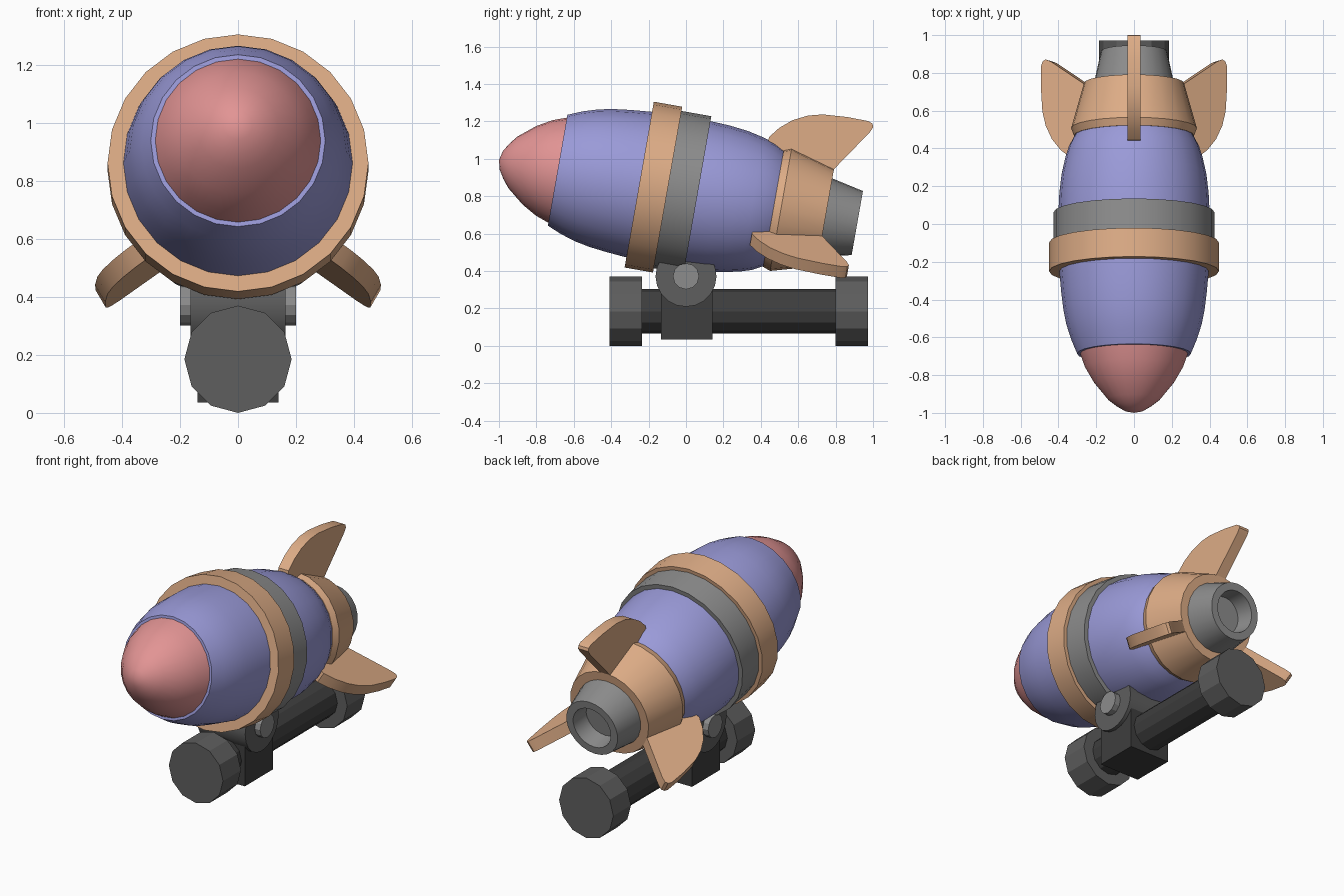
import bpy, bmesh, math
from mathutils import Matrix

if "Cube" in bpy.data.objects:
    bpy.data.objects.remove(bpy.data.objects["Cube"])


def lin(c):
    c /= 255
    return c / 12.92 if c <= 0.04045 else ((c + 0.055) / 1.055) ** 2.4


def material(name, r, g, b):
    m = bpy.data.materials.new(name)
    m.diffuse_color = (lin(r), lin(g), lin(b), 1)
    m.use_nodes = True
    m.node_tree.nodes["Principled BSDF"].inputs["Base Color"].default_value = m.diffuse_color
    return m


TAN = material("tan", 221, 172, 134)
BLUE = material("periwinkle blue", 154, 154, 216)
PINK = material("salmon pink", 226, 148, 148)
GREY = material("mid grey", 140, 140, 140)
DARK = material("dark grey", 94, 94, 94)
BLACK = material("charcoal", 62, 62, 62)

# Rocket frame: axis along local y, tipped nose-up by 10 degrees
ROCKET = Matrix.Translation((0, 0, 0.818)) @ Matrix.Rotation(math.radians(-10), 4, 'X')


def finish(bm, name, mat, matrix=Matrix(), angle=28):
    bmesh.ops.remove_doubles(bm, verts=bm.verts, dist=1e-5)
    bmesh.ops.recalc_face_normals(bm, faces=bm.faces)
    me = bpy.data.meshes.new(name)
    bm.to_mesh(me)
    bm.free()
    me.materials.append(mat)
    if angle:
        me.shade_smooth()
        me.set_sharp_from_angle(angle=math.radians(angle))
    ob = bpy.data.objects.new(name, me)
    ob.matrix_world = matrix
    bpy.context.collection.objects.link(ob)
    return ob


def lathe(name, mat, profile, sides=24, matrix=ROCKET, angle=28):
    """Spin (position along y, radius) points around the y axis."""
    bm = bmesh.new()
    vs = [bm.verts.new((0, s, r)) for s, r in profile]
    es = [bm.edges.new(p) for p in zip(vs, vs[1:])]
    bmesh.ops.spin(bm, geom=vs + es, cent=(0, 0, 0), axis=(0, 1, 0),
                   angle=math.tau, steps=sides, use_merge=False)
    return finish(bm, name, mat, matrix, angle)


def cylinder(name, mat, a, b, r, sides, matrix, angle=0):
    return lathe(name, mat, [(a, 0), (a, r), (b, r), (b, 0)], sides, matrix, angle)


# Rocket hull
lathe("nose_cone", PINK, [(-1.015, 0), (-1.003, 0.05), (-0.975, 0.096), (-0.94, 0.14),
                          (-0.85, 0.213), (-0.77, 0.259), (-0.69, 0.288), (-0.69, 0)])
lathe("hull", BLUE, [(-0.697, 0), (-0.697, 0.301), (-0.62, 0.333), (-0.54, 0.358),
                     (-0.46, 0.374), (-0.37, 0.385), (-0.2, 0.4), (0.07, 0.4),
                     (0.17, 0.395), (0.27, 0.383), (0.36, 0.363), (0.42, 0.344),
                     (0.48, 0.312), (0.54, 0.27), (0.54, 0)])

# Bands around the middle
lathe("wide_band", TAN, [(-0.254, 0.38), (-0.254, 0.45), (-0.1, 0.45), (-0.1, 0.38), (-0.254, 0.38)])
lathe("grey_band", GREY, [(-0.1, 0.38), (-0.1, 0.427), (0.062, 0.427), (0.062, 0.38), (-0.1, 0.38)])

# Tail collar and hollow nozzle
lathe("tail_collar", TAN, [(0.475, 0.29), (0.475, 0.318), (0.515, 0.333), (0.757, 0.265), (0.757, 0.0)])
lathe("nozzle", GREY, [(0.72, 0), (0.72, 0.22), (0.93, 0.174), (0.93, 0.128), (0.82, 0.115), (0.82, 0)])

# Three tail fins
FIN = [(0.39, 0.25), (0.385, 0.37), (0.43, 0.428), (0.494, 0.482), (0.57, 0.52), (0.647, 0.54),
       (0.78, 0.549), (0.895, 0.547), (0.918, 0.537), (0.925, 0.52), (0.912, 0.49),
       (0.757, 0.262), (0.74, 0.2)]
for i, name in enumerate(("top_fin", "right_fin", "left_fin")):
    bm = bmesh.new()
    f = bm.faces.new([bm.verts.new((-0.035, s, r)) for s, r in FIN])
    ext = bmesh.ops.extrude_face_region(bm, geom=[f], use_keep_orig=True)
    bmesh.ops.translate(bm, vec=(0.07, 0, 0),
                        verts=[v for v in ext["geom"] if isinstance(v, bmesh.types.BMVert)])
    finish(bm, name, TAN, ROCKET @ Matrix.Rotation(i * math.tau / 3, 4, 'Y'))

# Base bar with end weights
BAR = Matrix.Translation((0, 0, 0.185))
cylinder("base_bar", BLACK, -0.3, 0.9, 0.118, 12, BAR)
cylinder("front_weight", DARK, -0.41, -0.235, 0.185, 12, BAR)
cylinder("rear_weight", DARK, 0.8, 0.972, 0.185, 12, BAR)

# Mount block, hinge drum and pin
bm = bmesh.new()
bmesh.ops.create_cube(bm, size=1, matrix=Matrix.Translation((0, 0.004, 0.19))
                      @ Matrix.Diagonal((0.28, 0.275, 0.31, 1)))
finish(bm, "mount_block", BLACK, angle=0)
HINGE = Matrix.Translation((0, 0, 0.372)) @ Matrix.Rotation(math.radians(-90), 4, 'Z')
cylinder("hinge_drum", DARK, -0.163, 0.163, 0.163, 20, HINGE, 28)
cylinder("hinge_pin", GREY, -0.2, 0.2, 0.07, 12, HINGE)
